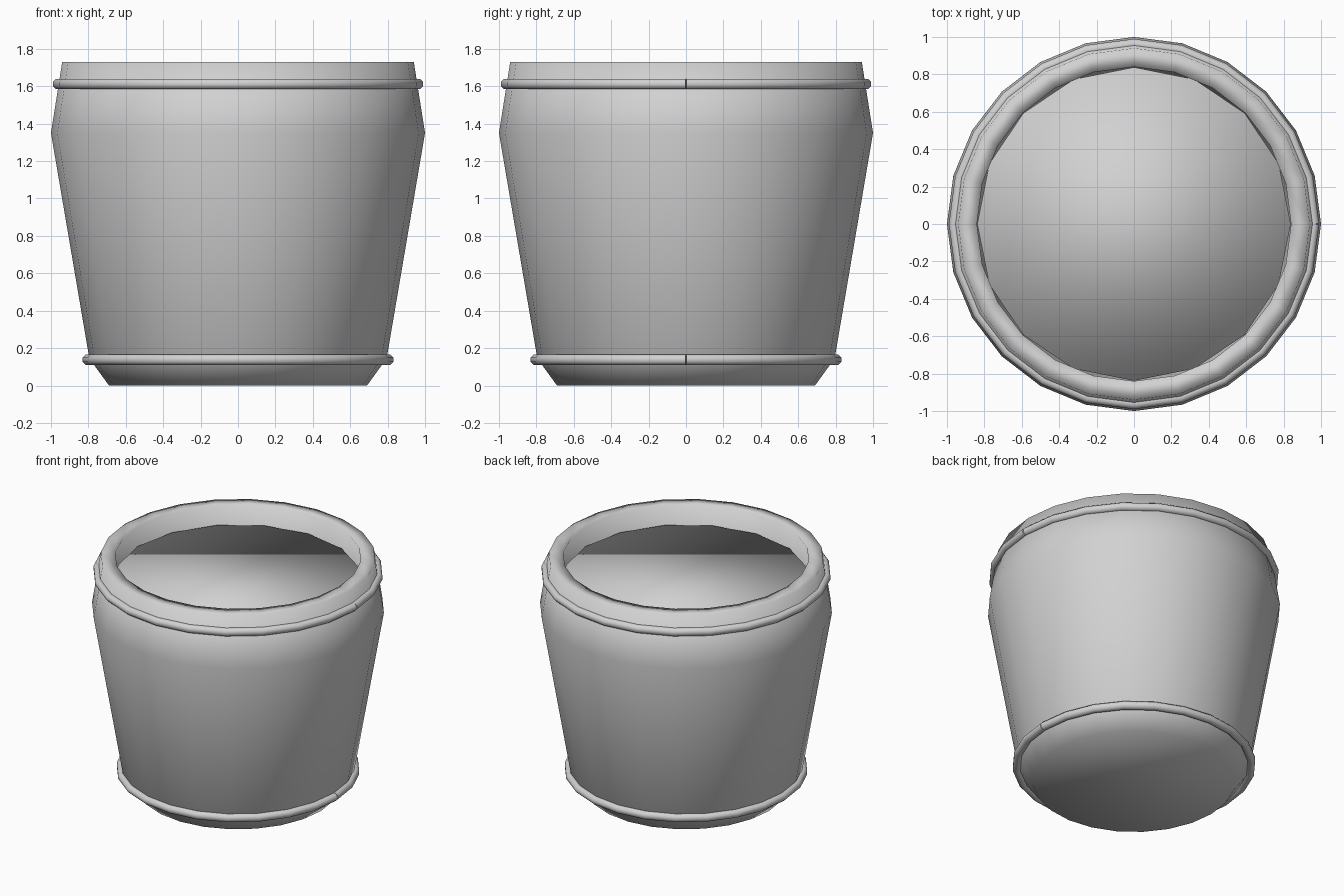
import bpy
import bmesh
from math import cos, sin, pi

cube = bpy.data.objects.get("Cube")
if cube:
    bpy.data.objects.remove(cube, do_unlink=True)

SIDES = 24

grey = bpy.data.materials.new("plain_grey")
grey.use_nodes = True
colour = (0.64, 0.64, 0.64, 1)
grey.diffuse_color = colour
grey.node_tree.nodes["Principled BSDF"].inputs["Base Color"].default_value = colour


def lathe(name, profile, sides):
    """Turn a (radius, height) profile about z and cap both ends."""
    bm = bmesh.new()
    loops = []
    for r, z in profile:
        loops.append([bm.verts.new((r * cos(2 * pi * i / sides),
                                    r * sin(2 * pi * i / sides), z))
                      for i in range(sides)])
    for a, b in zip(loops, loops[1:]):
        for i in range(sides):
            j = (i + 1) % sides
            bm.faces.new((a[i], a[j], b[j], b[i]))
    bm.faces.new(loops[0][::-1])
    bm.faces.new(loops[-1])
    bmesh.ops.recalc_face_normals(bm, faces=bm.faces)
    for face in bm.faces:
        face.smooth = True
    mesh = bpy.data.meshes.new(name)
    bm.to_mesh(mesh)
    bm.free()
    mesh.materials.append(grey)
    obj = bpy.data.objects.new(name, mesh)
    bpy.context.collection.objects.link(obj)
    return obj


def hoop(name, radius, height, thickness=0.03):
    """Bent rod around the pot whose two ends meet at +x."""
    curve = bpy.data.curves.new(name, "CURVE")
    curve.dimensions = "3D"
    curve.bevel_depth = thickness
    curve.bevel_resolution = 2
    curve.use_fill_caps = True
    spline = curve.splines.new("POLY")
    spline.points.add(SIDES)
    for i, point in enumerate(spline.points):
        a = 2 * pi * i / SIDES
        point.co = (radius * cos(a), radius * sin(a), height, 1)
        point.tilt = pi / 8
    curve.materials.append(grey)
    obj = bpy.data.objects.new(name, curve)
    bpy.context.collection.objects.link(obj)
    bpy.ops.object.select_all(action="DESELECT")
    obj.select_set(True)
    bpy.context.view_layer.objects.active = obj
    bpy.ops.object.convert(target="MESH")
    bpy.ops.object.shade_smooth_by_angle(angle=pi / 3)
    return obj


# Hollow pot: outer wall, flat rim, inner wall and floor
lathe("pot_body", [(0.69, 0), (0.795, 0.145), (1.0, 1.35), (0.94, 1.73),
                   (0.84, 1.73), (0.89, 1.35), (0.69, 0.17), (0.62, 0.1)], SIDES)

# Filling just below the rim
lathe("soil_filling", [(0.838, 1.3), (0.838, 1.585)], 16)

# Bands around the pot
hoop("upper_band", 0.962, 1.612)
hoop("lower_band", 0.803, 0.138)
